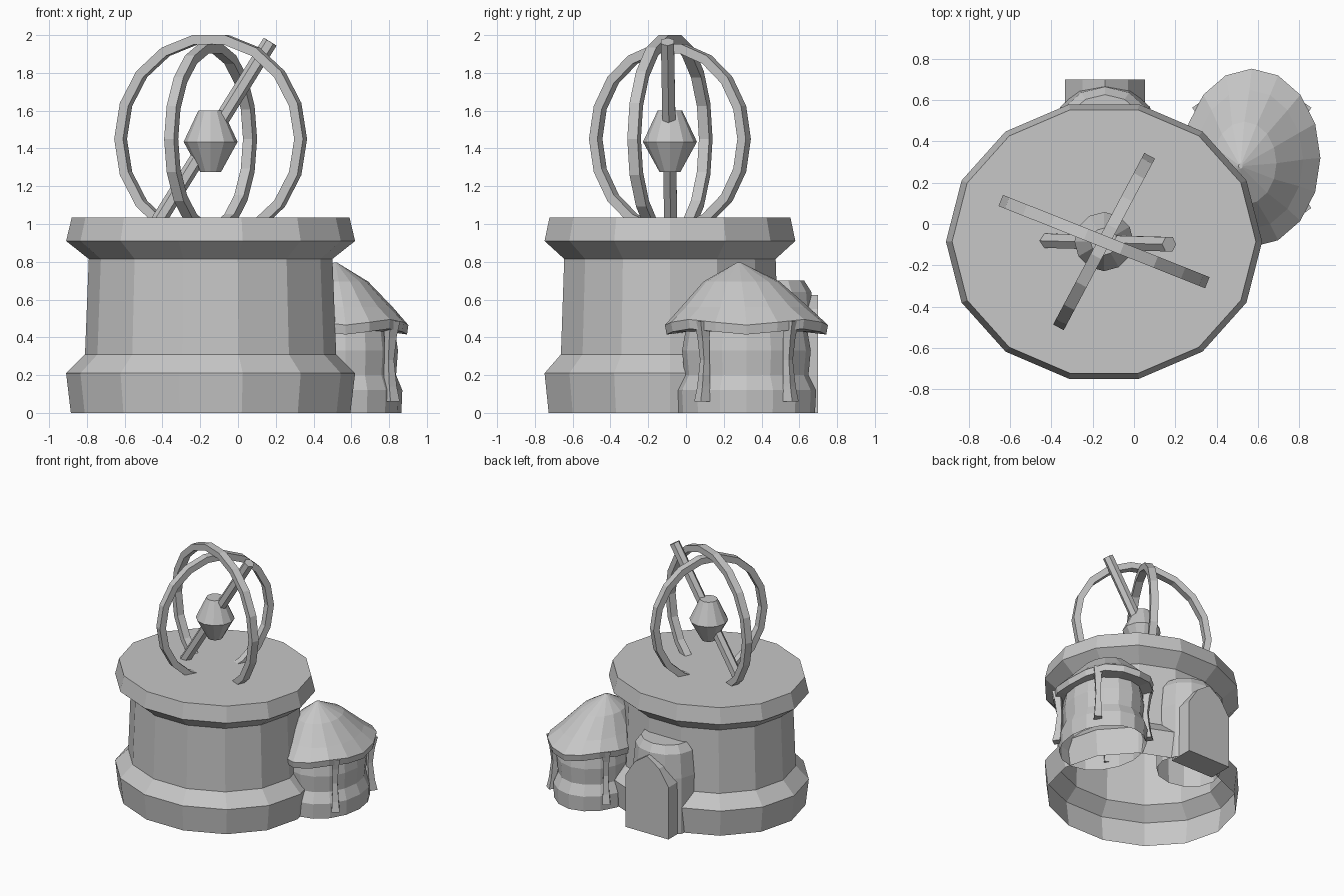
import bpy, bmesh
from math import sin, cos, pi, radians
from mathutils import Vector

if "Cube" in bpy.data.objects:
    bpy.data.objects.remove(bpy.data.objects["Cube"], do_unlink=True)

stone = bpy.data.materials.new("plain grey")
stone.use_nodes = True
GREY = (0.57, 0.57, 0.57, 1)
stone.diffuse_color = GREY
stone.node_tree.nodes["Principled BSDF"].inputs["Base Color"].default_value = GREY


def finish(name, bm):
    bmesh.ops.recalc_face_normals(bm, faces=bm.faces)
    mesh = bpy.data.meshes.new(name)
    bm.to_mesh(mesh)
    bm.free()
    mesh.materials.append(stone)
    obj = bpy.data.objects.new(name, mesh)
    bpy.context.collection.objects.link(obj)
    return obj


def loft(bm, rings, closed=False, floor=True):
    """Bridge rings of points; cap the ends unless the loft closes on itself."""
    loops = [[bm.verts.new(p) for p in ring] for ring in rings]
    n = len(loops[0])
    pairs = list(zip(loops, loops[1:]))
    if closed:
        pairs.append((loops[-1], loops[0]))
    else:
        bm.faces.new(loops[-1])
        if floor:
            bm.faces.new(loops[0])
    for a, b in pairs:
        for i in range(n):
            j = (i + 1) % n
            bm.faces.new((a[i], a[j], b[j], b[i]))


def turned(name, centre, sides, aspect, profile, wave=None, floor=False):
    """Oval turned shell from (radius, height) pairs; aspect is y size over x size."""
    rings = []
    for k, (r, z) in enumerate(profile):
        ring = []
        for i in range(sides):
            a = 2 * pi * i / sides
            lift = wave(k, a) if wave else 0
            ring.append((centre[0] + r * cos(a), centre[1] + r * aspect * sin(a), z + lift))
        rings.append(ring)
    bm = bmesh.new()
    loft(bm, rings, floor=floor)
    return finish(name, bm)


# Main round tower, open underneath
AXIS = (-0.145, -0.085)
turned("tower", AXIS, 14, 0.89,
       [(0.74, 0), (0.765, 0.21), (0.665, 0.31), (0.645, 0.815),
        (0.765, 0.91), (0.735, 1.035)])

# Side hut with its drooping roof
HUT = (0.57, 0.32)
turned("hut_body", HUT, 16, 1.23,
       [(0.295, 0), (0.3, 0.12), (0.267, 0.2), (0.277, 0.33), (0.26, 0.45)])


def droop(k, a):
    return -0.015 * cos(4 * a) if k in (1, 2) else 0


roof = turned("hut_roof", HUT, 16, 1.3,
              [(0.24, 0.43), (0.325, 0.43), (0.332, 0.48), (0.26, 0.56),
               (0.155, 0.695), (0.01, 0.795)], wave=droop)
# Lean the roof peak toward the tower
for v in roof.data.vertices:
    lean = max(0, v.co.z - 0.5) / 0.3
    v.co.x -= 0.055 * lean
    v.co.y -= 0.04 * lean

# Four bowed posts round the hut
for sx, x_name in ((1, "left"), (-1, "right")):
    for sy, y_name in ((1, "back"), (-1, "front")):
        bm = bmesh.new()
        rings = []
        for z, half, push in ((0.06, 0.042, 0), (0.14, 0.034, -0.008), (0.28, 0.026, -0.015),
                              (0.4, 0.033, -0.008), (0.487, 0.044, 0)):
            cx = HUT[0] + sx * (0.245 + push)
            cy = HUT[1] + sy * (0.235 + push)
            rings.append([(cx + sx * half * cos(t), cy + sy * half * sin(t), z)
                          for t in (radians(10 + 90 * q) for q in range(4))])
        loft(bm, rings)
        finish("hut_post_" + y_name + "_" + x_name, bm)

# Domed porch at the back
PORCH = (-0.14, 0.455)
turned("porch", PORCH, 12, 0.9,
       [(0.245, 0), (0.25, 0.45), (0.232, 0.64), (0.19, 0.7)])

# Pointed door slab
half_arch = [(0.193, 0), (0.193, 0.42), (0.11, 0.55)]
outline = half_arch + [(0, 0.625)] + [(-x, z) for x, z in reversed(half_arch)]
bm = bmesh.new()
loft(bm, [[(PORCH[0] + x, y, z) for x, z in outline] for y in (0.5, 0.7)])
finish("porch_door", bm)


# Standing hoops of the sky instrument
def hoop(name, angle, radius, height, width):
    along = Vector((cos(radians(angle)), sin(radians(angle)), 0))
    across = Vector((-along.y, along.x, 0))
    mid = Vector((AXIS[0], AXIS[1], 1.45))
    rings = []
    for i in range(18):
        a = 2 * pi * i / 18
        ring = []
        for inset, side in ((0, -1), (0, 1), (0.05, 1), (0.05, -1)):
            ring.append(mid + along * (radius - inset) * cos(a)
                        + Vector((0, 0, (height - inset) * sin(a)))
                        + across * side * width / 2)
        rings.append(ring)
    bm = bmesh.new()
    loft(bm, rings, closed=True)
    finish(name, bm)


hoop("outer_hoop", -21.7, 0.538, 0.558, 0.058)
hoop("inner_hoop", 62, 0.47, 0.51, 0.058)

# Slanted axle
start, end = Vector((-0.45, -0.08, 0.97)), Vector((0.17, -0.098, 1.965))
axle_dir = (end - start).normalized()
u = axle_dir.cross(Vector((0, 1, 0))).normalized()
w = axle_dir.cross(u)
bm = bmesh.new()
loft(bm, [[p + 0.04 * (u * cos(i * pi / 3) + w * sin(i * pi / 3)) for i in range(6)]
          for p in (start, end)])
finish("axle", bm)

# Faceted core on the axle
turned("core", AXIS, 12, 1,
       [(0.055, 1.275), (0.143, 1.435), (0.065, 1.6)], floor=True)
